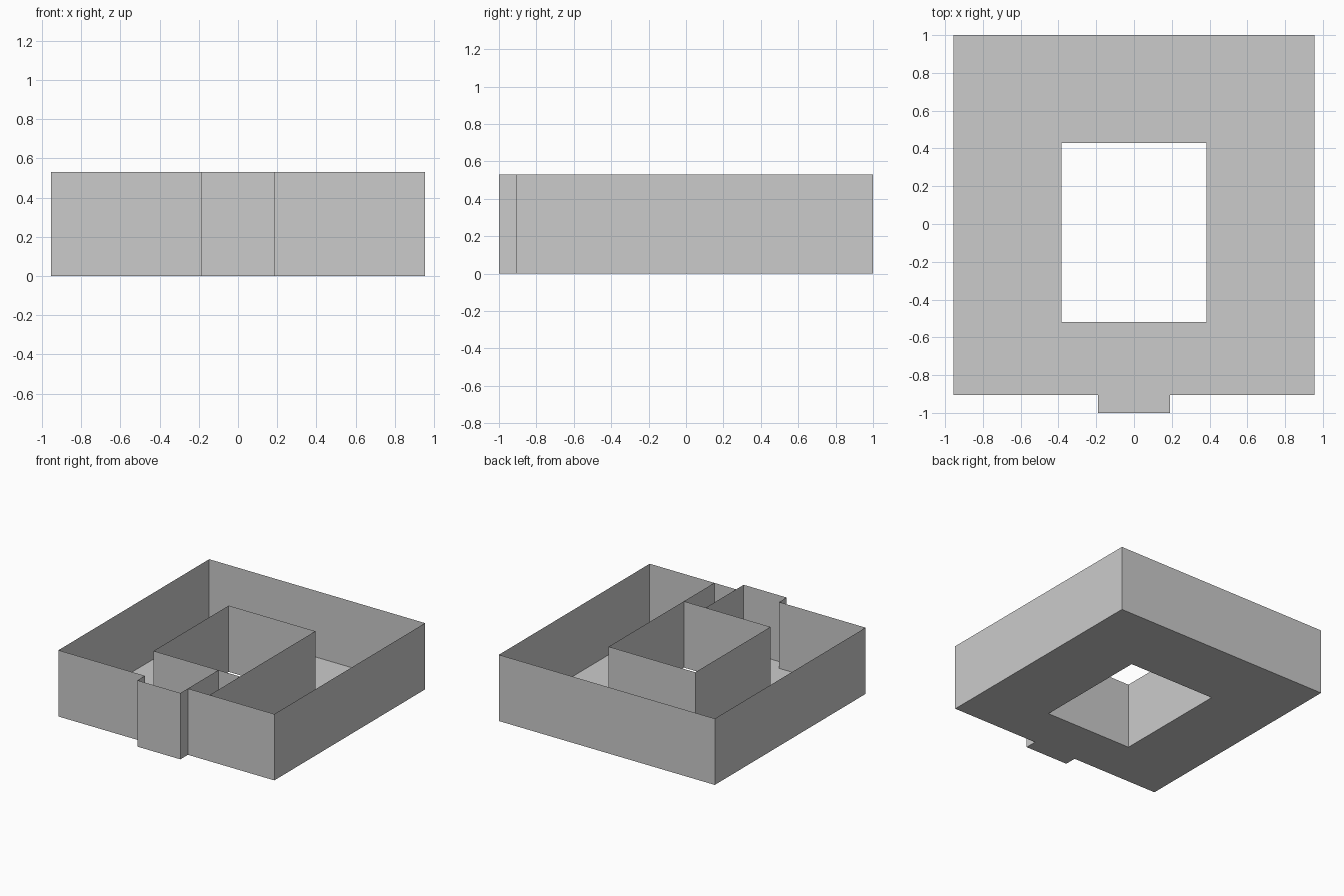
import bpy, bmesh

if "Cube" in bpy.data.objects:
    bpy.data.objects.remove(bpy.data.objects["Cube"])

H = 0.53                       # wall height
X, BACK, FRONT = 0.955, 1.0, -0.905
PX, PY = 0.19, -1.0            # porch half width and front
outer = [(-X, BACK), (-X, FRONT), (-PX, FRONT), (-PX, PY),
         (PX, PY), (PX, FRONT), (X, FRONT), (X, BACK)]
court = [(-0.383, -0.52), (0.383, -0.52), (0.383, 0.43), (-0.383, 0.43)]


def finish(name, bm):
    mesh = bpy.data.meshes.new(name)
    bm.to_mesh(mesh)
    bm.free()
    obj = bpy.data.objects.new(name, mesh)
    bpy.context.collection.objects.link(obj)
    return obj


def path_edges(bm, pts, closed):
    vs = [bm.verts.new((x, y, 0)) for x, y in pts]
    pairs = list(zip(vs, vs[1:]))
    if closed:
        pairs.append((vs[-1], vs[0]))
    return [bm.edges.new(p) for p in pairs]


def wall(name, pts, closed=False):
    """Thin sheet wall raised from a plan path."""
    bm = bmesh.new()
    edges = path_edges(bm, pts, closed)
    res = bmesh.ops.extrude_edge_only(bm, edges=edges)
    top = [g for g in res["geom"] if isinstance(g, bmesh.types.BMVert)]
    bmesh.ops.translate(bm, verts=top, vec=(0, 0, H))
    bmesh.ops.recalc_face_normals(bm, faces=bm.faces[:])
    return finish(name, bm)


# Outer walls with porch, and courtyard walls
wall("outer_wall", outer, True)
wall("courtyard_wall", court, True)

# Partitions joining the front wall to the courtyard
wall("porch_partition", [(PX, FRONT), (PX, court[0][1])])
wall("side_partition", [(court[1][0], FRONT), court[1]])

# Floor with the courtyard opening
bm = bmesh.new()
edges = path_edges(bm, outer, True) + path_edges(bm, court, True)
bmesh.ops.triangle_fill(bm, edges=edges, use_beauty=True, normal=(0, 0, 1))
finish("floor", bm)
